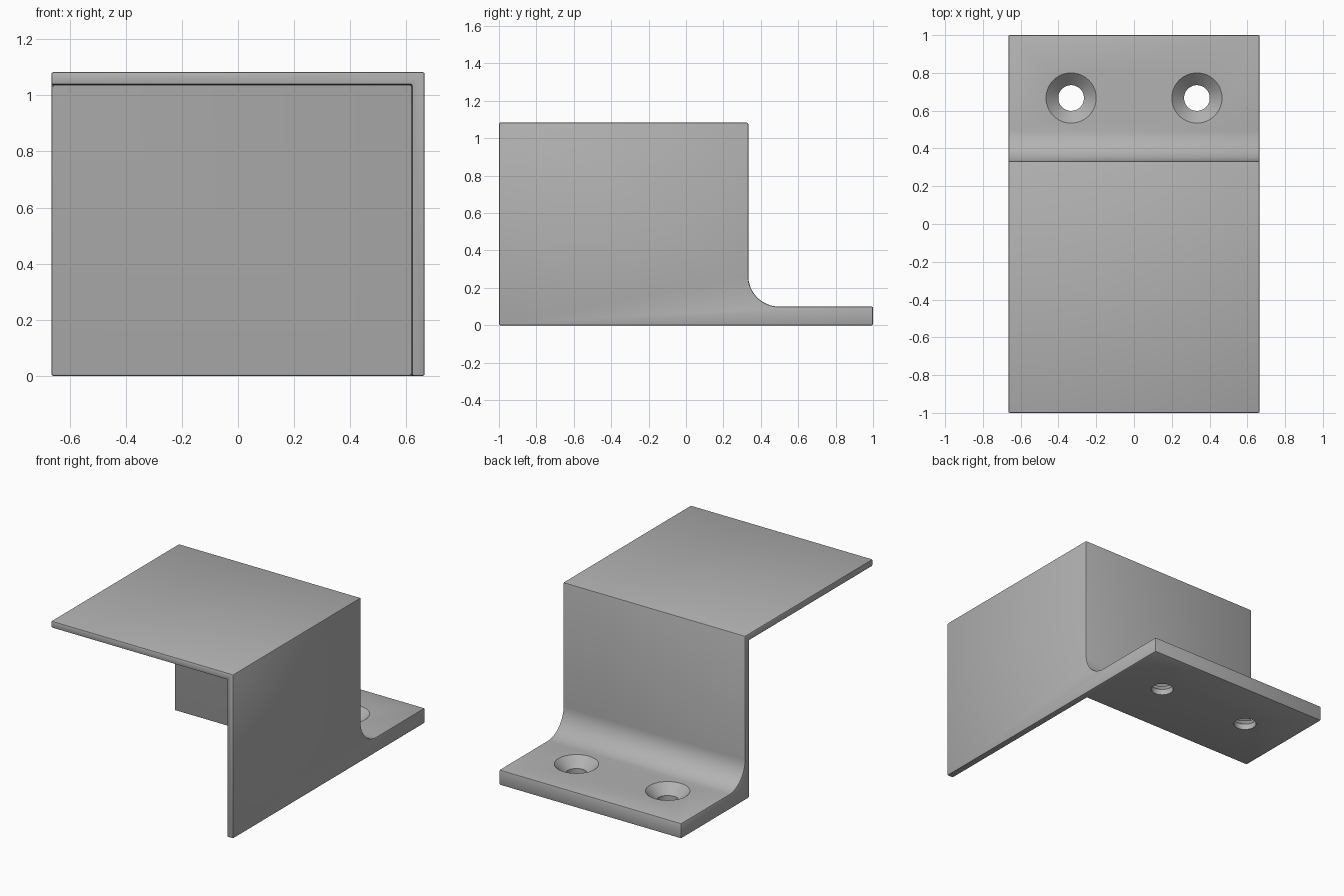
import bpy, bmesh, math

if "Cube" in bpy.data.objects:
    bpy.data.objects.remove(bpy.data.objects["Cube"])

W, R = 0.665, 0.165          # half width, fillet radius
WALL_Y, TOP, FLANGE, T = 0.333, 1.083, 0.1, 0.045


def make_object(name, bm):
    bmesh.ops.recalc_face_normals(bm, faces=bm.faces)
    mesh = bpy.data.meshes.new(name)
    bm.to_mesh(mesh)
    bm.free()
    ob = bpy.data.objects.new(name, mesh)
    bpy.context.collection.objects.link(ob)
    return ob


def extrude_x(name, profile, x0, x1):
    bm = bmesh.new()
    face = bm.faces.new([bm.verts.new((x0, y, z)) for y, z in profile])
    res = bmesh.ops.extrude_face_region(bm, geom=[face])
    verts = [v for v in res["geom"] if isinstance(v, bmesh.types.BMVert)]
    bmesh.ops.translate(bm, verts=verts, vec=(x1 - x0, 0, 0))
    return make_object(name, bm)


def lathe(name, profile, x, y, n=48):
    bm = bmesh.new()
    rings = [[bm.verts.new((x + r * math.cos(i * math.tau / n),
                            y + r * math.sin(i * math.tau / n), z))
              for i in range(n)] for r, z in profile]
    for a, b in zip(rings, rings[1:]):
        for i in range(n):
            j = (i + 1) % n
            bm.faces.new((a[i], a[j], b[j], b[i]))
    bm.faces.new(rings[0])
    bm.faces.new(rings[-1])
    return make_object(name, bm)


def apply(ob, mod):
    bpy.context.view_layer.objects.active = ob
    bpy.ops.object.modifier_apply(modifier=mod.name)


def cut(ob, cutter):
    mod = ob.modifiers.new("cut", "BOOLEAN")
    mod.operation, mod.solver, mod.object = "DIFFERENCE", "EXACT", cutter
    apply(ob, mod)
    bpy.data.objects.remove(cutter)


# bracket body: side profile with a fillet between wall and flange
fillet = [(WALL_Y + R - R * math.cos(a), FLANGE + R - R * math.sin(a))
          for a in (i * math.pi / 32 for i in range(17))]
bracket = extrude_x("bracket", [(-1, 0), (-1, TOP), (WALL_Y, TOP)] + fillet
                    + [(1, FLANGE), (1, 0)], -W, W)

# hollow, open to the front, left and bottom
inner = WALL_Y - T
cut(bracket, extrude_x("cavity_cutter", [(-2, -1), (-2, TOP - T),
                       (inner, TOP - T), (inner, -1)], -2, W - T))

# small softened edges
bevel = bracket.modifiers.new("bevel", "BEVEL")
bevel.width, bevel.segments = 0.007, 2
bevel.limit_method, bevel.angle_limit = "ANGLE", math.radians(50)
apply(bracket, bevel)

# countersunk screw holes
for x in (-0.333, 0.333):
    cut(bracket, lathe("hole_cutter", [(0.068, -0.1), (0.068, 0.038),
                       (0.133, FLANGE), (0.133, 0.2)], x, 0.667))

# finish
grey = bpy.data.materials.new("plain grey")
grey.diffuse_color = (0.445, 0.445, 0.445, 1)
grey.use_nodes = True
grey.node_tree.nodes["Principled BSDF"].inputs["Base Color"].default_value = grey.diffuse_color
bracket.data.materials.clear()
bracket.data.materials.append(grey)
for p in bracket.data.polygons:
    p.material_index = 0
bpy.ops.object.select_all(action="DESELECT")
bracket.select_set(True)
bpy.context.view_layer.objects.active = bracket
bpy.ops.object.shade_smooth_by_angle(angle=math.radians(30))
